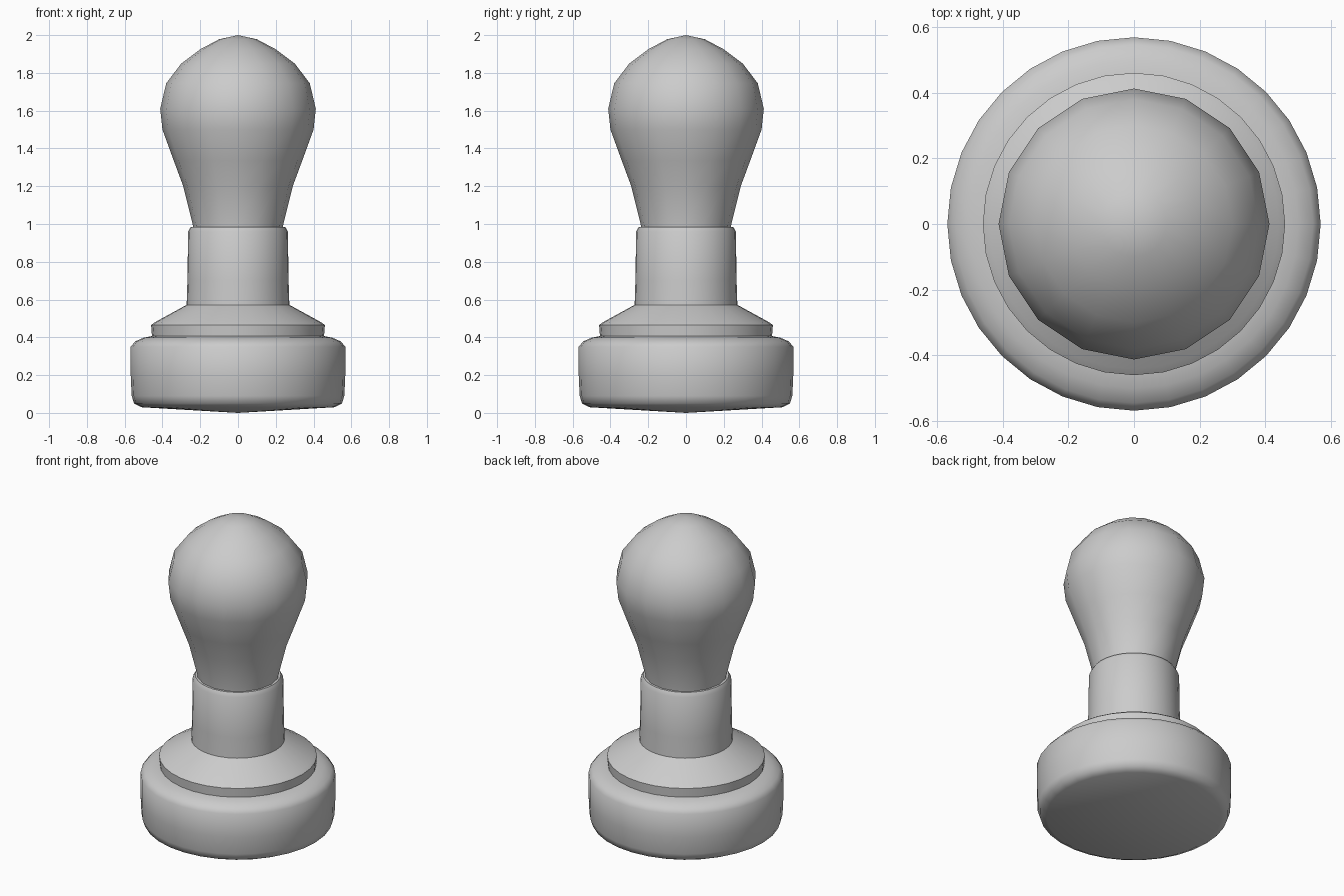
import bpy
import math

cube = bpy.data.objects.get("Cube")
if cube:
    bpy.data.objects.remove(cube, do_unlink=True)

grey = bpy.data.materials.new("light grey")
grey.use_nodes = True
colour = (0.6, 0.6, 0.6, 1)
grey.diffuse_color = colour
grey.node_tree.nodes["Principled BSDF"].inputs["Base Color"].default_value = colour


def lathe(name, profile, sides, angle):
    """Spin a radius/height profile, listed bottom to top, around z."""
    verts, rings = [], []
    for r, z in profile:
        n = sides if r > 0 else 1
        rings.append(range(len(verts), len(verts) + n))
        for i in range(n):
            a = math.tau * i / sides
            verts.append((r * math.cos(a), r * math.sin(a), z))
    faces = []
    for low, high in zip(rings, rings[1:]):
        for i in range(sides):
            j = (i + 1) % sides
            corners = [low[i % len(low)], low[j % len(low)],
                       high[j % len(high)], high[i % len(high)]]
            faces.append(list(dict.fromkeys(corners)))
    mesh = bpy.data.meshes.new(name)
    mesh.from_pydata(verts, [], faces)
    mesh.materials.append(grey)
    obj = bpy.data.objects.new(name, mesh)
    bpy.context.collection.objects.link(obj)
    bpy.ops.object.select_all(action="DESELECT")
    obj.select_set(True)
    bpy.context.view_layer.objects.active = obj
    bpy.ops.object.shade_smooth_by_angle(angle=math.radians(angle))
    return obj


# Heavy round base with a shallow conical underside
lathe("base", [(0, 0), (0.51, 0.03), (0.55, 0.05), (0.563, 0.09), (0.568, 0.2),
               (0.568, 0.35), (0.545, 0.378), (0.5, 0.398), (0.44, 0.41),
               (0, 0.41)], 32, 50)

# Flange flaring down from the neck sleeve
lathe("collar_flange", [(0, 0.4), (0.455, 0.4), (0.46, 0.465), (0.44, 0.48),
                        (0.272, 0.572), (0.268, 0.7), (0.264, 0.96),
                        (0.25, 0.985), (0, 0.985)], 32, 50)

# Bulb-shaped handle
lathe("handle_knob", [(0, 0.95), (0.236, 0.95), (0.24, 1.0), (0.29, 1.2),
                      (0.34, 1.335), (0.4, 1.5), (0.412, 1.61), (0.38, 1.745),
                      (0.3, 1.85), (0.2, 1.925), (0.1, 1.978), (0, 2)], 16, 50)
